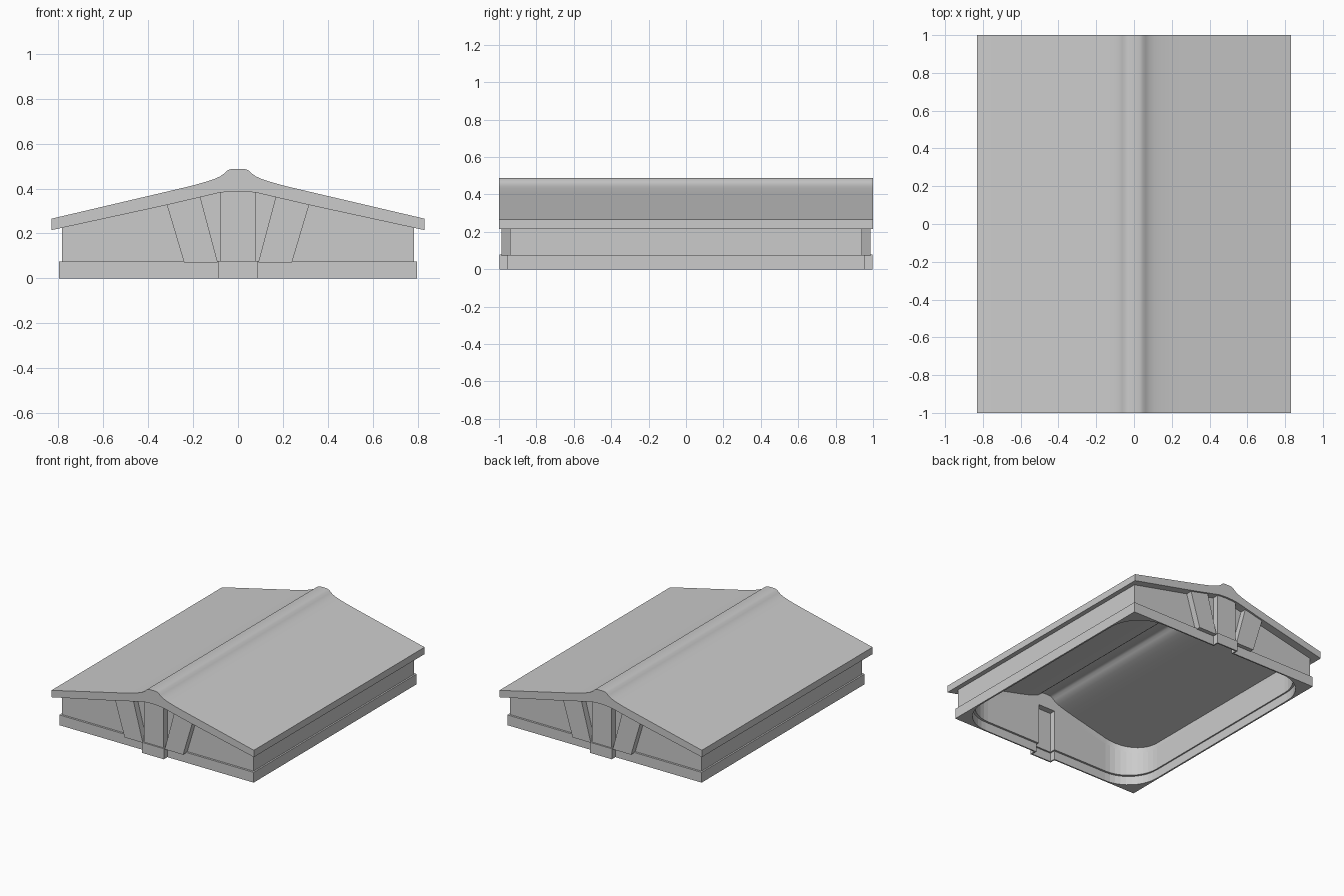
import bpy, bmesh, math

if "Cube" in bpy.data.objects:
    bpy.data.objects.remove(bpy.data.objects["Cube"])

# Half profiles (x, z) of the roof from the ridge to the eave
TOP = [(0, 0.488), (0.03, 0.487), (0.047, 0.481), (0.062, 0.467), (0.08, 0.454),
       (0.105, 0.443), (0.14, 0.431), (0.19, 0.417), (0.25, 0.402), (0.83, 0.266)]
UNDER = [(0, 0.387), (0.04, 0.386), (0.08, 0.382), (0.17, 0.361), (0.32, 0.326), (0.83, 0.215)]


def mirror(half):
    """Full left-to-right line from a half profile that starts on the axis."""
    return [(-x, z) for x, z in reversed(half[1:])] + list(half)


def height(line, x):
    for (x0, z0), (x1, z1) in zip(line, line[1:]):
        if x0 <= x <= x1:
            return z0 + (z1 - z0) * (x - x0) / (x1 - x0)


def under_line(x0, x1, lift=0.012):
    """Part of the roof underside between two x values, pushed into the roof."""
    full = mirror(UNDER)
    inner = [(x, z + lift) for x, z in full if x0 < x < x1]
    return [(x0, height(full, x0) + lift)] + inner + [(x1, height(full, x1) + lift)]


def prism(name, points, lo, hi, axis='y'):
    """Extrude an outline along y (points are x, z) or z (points are x, y)."""
    bm = bmesh.new()
    put = (lambda p, t: (p[0], t, p[1])) if axis == 'y' else (lambda p, t: (p[0], p[1], t))
    a = [bm.verts.new(put(p, lo)) for p in points]
    b = [bm.verts.new(put(p, hi)) for p in points]
    bm.faces.new(a)
    bm.faces.new(b)
    for i in range(len(a)):
        j = (i + 1) % len(a)
        bm.faces.new((a[i], a[j], b[j], b[i]))
    bmesh.ops.recalc_face_normals(bm, faces=bm.faces)
    mesh = bpy.data.meshes.new(name)
    bm.to_mesh(mesh)
    bm.free()
    ob = bpy.data.objects.new(name, mesh)
    bpy.context.collection.objects.link(ob)
    return ob


def rect(x, y0, y1):
    return [(-x, y0), (x, y0), (x, y1), (-x, y1)]


def rounded(x, y, r, steps=10):
    pts = []
    for k, (sx, sy) in enumerate([(1, 1), (-1, 1), (-1, -1), (1, -1)]):
        for i in range(steps + 1):
            t = (k + i / steps) * math.pi / 2
            pts.append((sx * (x - r) + r * math.cos(t), sy * (y - r) + r * math.sin(t)))
    return pts


def boolean(ob, other, operation='DIFFERENCE'):
    mod = ob.modifiers.new("boolean", 'BOOLEAN')
    mod.operation, mod.solver, mod.object = operation, 'EXACT', other
    bpy.context.view_layer.objects.active = ob
    bpy.ops.object.modifier_apply(modifier=mod.name)


# Hollow underside: rounded room rising to the roof skin, wider at the plinth
room = prism("room_cutter", rounded(0.775, 0.93, 0.25), -0.1, 0.7, 'z')
skin = [(x, z - 0.012) for x, z in mirror(TOP)]
ceiling = prism("ceiling_cutter", [(-0.83, -0.2)] + skin + [(0.83, -0.2)], -1.2, 1.2)
boolean(room, ceiling, 'INTERSECT')
plinth_room = prism("plinth_cutter", rounded(0.785, 0.945, 0.25), -0.1, 0.065, 'z')
channel = prism("key_channel_cutter", rect(0.07, -0.1, 0.37), -0.975, 0.975)
base_channel = prism("key_base_cutter", rect(0.08, -0.1, 0.065), -0.987, 0.987)
cutters = [room, plinth_room, channel, base_channel]

# Roof, gabled walls and plinth
roof = prism("roof", mirror(TOP) + mirror(UNDER)[::-1], -1, 1)
walls = prism("walls", [(-0.785, 0.07)] + under_line(-0.785, 0.785) + [(0.785, 0.07)], -0.94, 0.94)
plinth = prism("plinth", rect(0.797, 0, 0.076), -0.955, 0.955)
# The plinth outline above is x, z: a plain block running the whole length
parts = [roof, walls, plinth]

# Keystone, its base block and a slanted stone each side, on both gables
for end, s in (("front", -1), ("back", 1)):
    lo, hi = sorted((s * 0.935, s * 0.986))
    parts.append(prism(end + "_keystone", [(-0.08, 0.07)] + under_line(-0.08, 0.08) + [(0.08, 0.07)], lo, hi))
    blo, bhi = sorted((s * 0.935, s * 0.997))
    parts.append(prism(end + "_keystone_base", rect(0.09, 0, 0.078), blo, bhi))
    for side, m in (("left", -1), ("right", 1)):
        stone = [(m * x, z) for x, z in [(0.09, 0.07), (0.17, 0.37), (0.32, 0.337), (0.24, 0.07)]]
        prism(f"{end}_{side}_side_stone", stone, lo, hi)

for part in parts:
    for cutter in cutters:
        boolean(part, cutter)
for cutter in cutters + [ceiling]:
    bpy.data.objects.remove(cutter)

# Smooth the ridge curve, keep every corner sharp
bpy.context.view_layer.update()
bpy.ops.object.select_all(action='DESELECT')
roof.select_set(True)
bpy.context.view_layer.objects.active = roof
bpy.ops.object.shade_smooth_by_angle(angle=math.radians(25))
